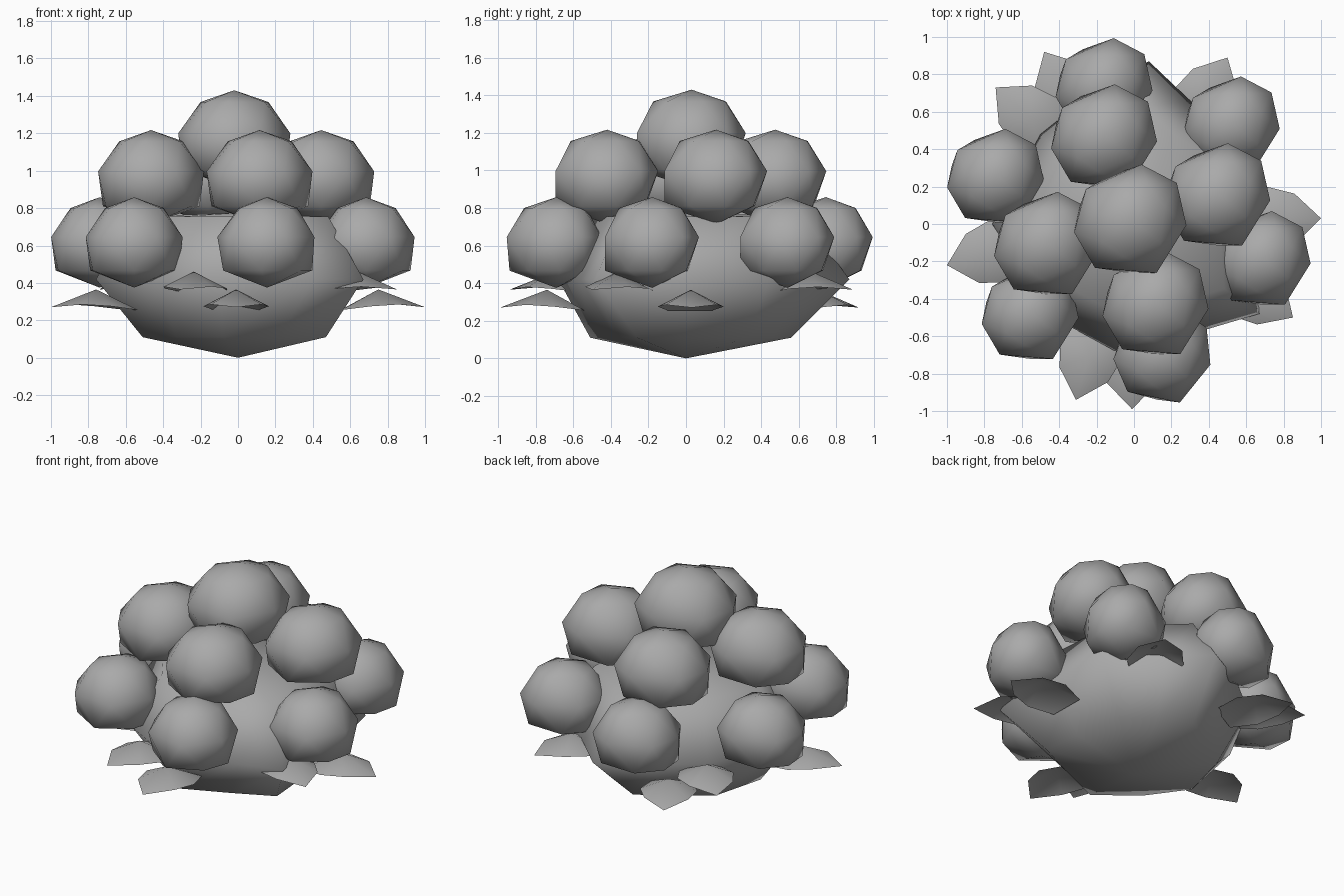
import bpy, bmesh, math
from mathutils import Matrix, Vector

if "Cube" in bpy.data.objects:
    bpy.data.objects.remove(bpy.data.objects["Cube"], do_unlink=True)

SHADE = (0.4, 0.4, 0.4, 1)
grey = bpy.data.materials.new("plain_grey")
grey.use_nodes = True
grey.diffuse_color = SHADE
grey.node_tree.nodes["Principled BSDF"].inputs["Base Color"].default_value = SHADE


def finish(name, bm):
    bmesh.ops.recalc_face_normals(bm, faces=bm.faces)
    mesh = bpy.data.meshes.new(name)
    bm.to_mesh(mesh)
    bm.free()
    mesh.materials.append(grey)
    for face in mesh.polygons:
        face.use_smooth = True
    obj = bpy.data.objects.new(name, mesh)
    bpy.context.collection.objects.link(obj)


def add_ring(bm, outline, scale, z, centre=(0, 0), turn=0.0):
    """One loop of vertices: a scaled and turned outline at one height."""
    spin = Matrix.Rotation(turn, 2)
    points = [spin @ Vector(p) * scale + Vector(centre) for p in outline]
    return [bm.verts.new((p.x, p.y, z)) for p in points]


# Wide, uneven core with a pointed underside and a nearly flat top
foot_outline = [(0.38, 0.32), (0.2, 0.46), (0.0, 0.56), (-0.2, 0.44), (-0.42, 0.28),
                (-0.51, -0.06), (-0.33, -0.31), (-0.08, -0.51), (0.22, -0.38),
                (0.47, -0.26), (0.45, 0.0)]
core_outline = [(0.63, 0.45), (0.3, 0.66), (0.08, 0.87), (-0.2, 0.72), (-0.5, 0.48),
                (-0.76, 0.0), (-0.43, -0.5), (-0.1, -0.68), (0.4, -0.56),
                (0.67, -0.48), (0.63, 0.0)]
bm = bmesh.new()
bottom = bm.verts.new((0, 0, 0))
top = bm.verts.new((0, 0, 0.775))
rings = [add_ring(bm, foot_outline, 1, 0.11),
         add_ring(bm, core_outline, 1, 0.42),
         add_ring(bm, core_outline, 0.72, 0.755)]
n = len(core_outline)
for i in range(n):
    j = (i + 1) % n
    bm.faces.new((bottom, rings[0][j], rings[0][i]))
    bm.faces.new((top, rings[-1][i], rings[-1][j]))
    for a, b in zip(rings, rings[1:]):
        bm.faces.new((a[i], a[j], b[j], b[i]))
finish("shrub_core", bm)


# Faceted foliage ball wrapped around three uneven seven-sided rings
ball_outline = [(0.2, 0.96), (0.83, 0.63), (1, -0.12), (0.47, -0.97),
                (-0.63, -0.88), (-1, -0.25), (-0.79, 0.52)]
ball_profile = [(0.9, 0.19), (1, 0.56), (0.64, 0.88)]


def ball(name, radius, low, high, centre, heading):
    bm = bmesh.new()
    for z in (low, high):
        bm.verts.new((*centre, z))
    for i, (scale, height) in enumerate(ball_profile):
        turn = math.radians(heading) + (i - 1) * math.pi / 7
        add_ring(bm, ball_outline, radius * scale, low + (high - low) * height,
                 centre, turn)
    hull = bmesh.ops.convex_hull(bm, input=bm.verts[:])
    loose = [g for g in hull["geom_interior"] if isinstance(g, bmesh.types.BMVert)]
    bmesh.ops.delete(bm, geom=loose, context='VERTS')
    finish(name, bm)


# Three tiers: radius, low, high, then centre and heading of each ball
tiers = [
    ("lower_ball", 0.259, 0.375, 0.858,
     [((-0.16, 0.745), 0), ((0.52, 0.54), 0), ((-0.74, 0.26), 0),
      ((0.685, -0.18), 0), ((-0.555, -0.47), 0), ((0.155, -0.69), -7)]),
    ("middle_ball", 0.283, 0.715, 1.217,
     [((-0.16, 0.475), 0), ((0.445, 0.16), 0), ((-0.465, -0.1), 0), ((0.115, -0.42), 0)]),
    ("crown_ball", 0.3, 0.905, 1.43, [((-0.02, 0.03), 0)]),
]
for name, radius, low, high, places in tiers:
    for centre, heading in places:
        ball(name, radius, low, high, centre, heading)

# Drooping leaf: distance back from the tip, half width, height above the tip
leaf_side = [(0.14, 0.135, 0.015), (0.29, 0.175, 0.005), (0.45, 0.12, -0.015)]


def leaf(tip, height, degrees):
    bm = bmesh.new()
    points = ([(0, 0, 0)] + leaf_side
              + [(back, -wide, up) for back, wide, up in reversed(leaf_side)])
    rim = [bm.verts.new((-back, wide, up)) for back, wide, up in points]
    ridge = bm.verts.new((-0.25, 0, 0.095))
    for i in range(len(rim)):
        bm.faces.new((ridge, rim[i], rim[(i + 1) % len(rim)]))
    place = Matrix.Translation((*tip, height)) @ Matrix.Rotation(math.radians(degrees), 4, 'Z')
    bm.transform(place)
    finish("base_leaf", bm)


# Two sets of four leaves, one above the other
for tip, degrees in [((-1, -0.22), 195), ((1, 0.03), 1),
                     ((-0.01, -0.99), 270), ((-0.48, 0.92), 119)]:
    leaf(tip, 0.27, degrees)
for tip, degrees in [((-0.74, 0.73), 139), ((0.5, 0.89), 62),
                     ((0.85, -0.5), 327), ((-0.31, -0.94), 253)]:
    leaf(tip, 0.365, degrees)
